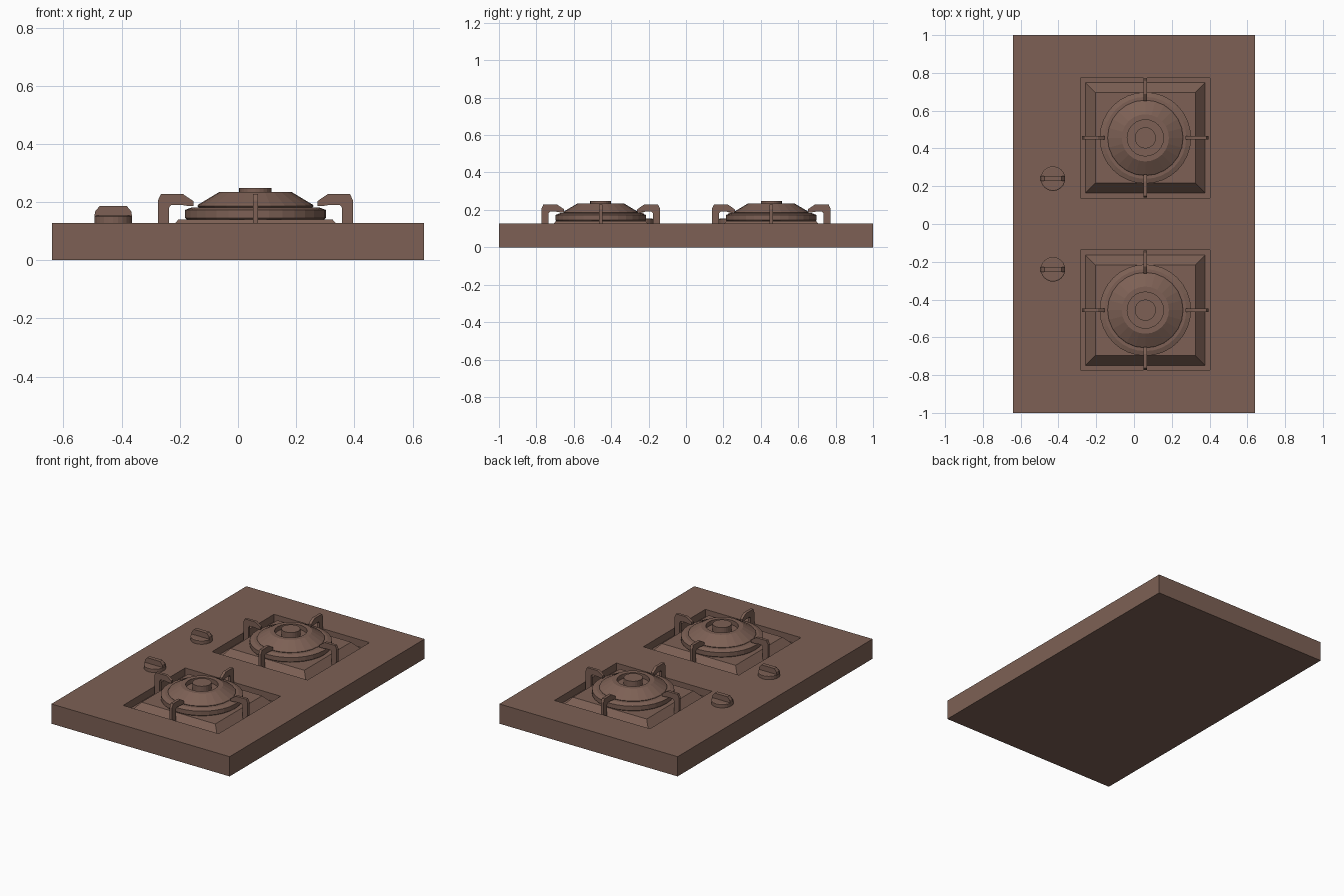
import bpy, bmesh, math
from mathutils import Matrix, Vector

default = bpy.data.objects.get("Cube")
if default:
    bpy.data.objects.remove(default, do_unlink=True)

brown = bpy.data.materials.new("brown")
brown.use_nodes = True
COLOR = (0.205, 0.118, 0.09, 1)
brown.diffuse_color = COLOR
brown.node_tree.nodes["Principled BSDF"].inputs["Base Color"].default_value = COLOR

TOP = 0.128
BURNER_X, BURNER_Y = 0.06, 0.456
FLOOR = 0.08


def finish(name, bm):
    bmesh.ops.recalc_face_normals(bm, faces=bm.faces)
    mesh = bpy.data.meshes.new(name)
    bm.to_mesh(mesh)
    bm.free()
    mesh.materials.append(brown)
    obj = bpy.data.objects.new(name, mesh)
    bpy.context.collection.objects.link(obj)
    return obj


def lathe(name, profile, center, sides):
    """Spin an (r, z) profile that starts and ends on the axis."""
    bm = bmesh.new()
    verts = [bm.verts.new((r, 0, z)) for r, z in profile]
    edges = [bm.edges.new(pair) for pair in zip(verts, verts[1:])]
    bmesh.ops.spin(bm, geom=verts + edges, cent=(0, 0, 0), axis=(0, 0, 1),
                   angle=math.tau, steps=sides, use_duplicate=False)
    bmesh.ops.remove_doubles(bm, verts=bm.verts, dist=1e-5)
    bmesh.ops.translate(bm, verts=bm.verts, vec=(*center, 0))
    return finish(name, bm)


def plate(name, outline, thickness, center, angle=0):
    """Upright plate from an (r, z) outline, turned about the vertical."""
    bm = bmesh.new()
    face = bm.faces.new([bm.verts.new((r, -thickness / 2, z)) for r, z in outline])
    new = bmesh.ops.extrude_face_region(bm, geom=[face])["geom"]
    bmesh.ops.translate(bm, vec=(0, thickness, 0),
                        verts=[v for v in new if isinstance(v, bmesh.types.BMVert)])
    turn = Matrix.Translation((*center, 0)) @ Matrix.Rotation(angle, 4, 'Z')
    bmesh.ops.transform(bm, matrix=turn, verts=bm.verts)
    return finish(name, bm)


# Worktop: a grid top whose two wells are sunk and hold a raised plinth
bm = bmesh.new()
xs = [-0.64, BURNER_X - 0.343, BURNER_X + 0.343, 0.64]
ys = [-1, -BURNER_Y - 0.318, -BURNER_Y + 0.318, BURNER_Y - 0.318, BURNER_Y + 0.318, 1]
grid = [[bm.verts.new((x, y, TOP)) for x in xs] for y in ys]
wells = []
for j in range(len(ys) - 1):
    for i in range(len(xs) - 1):
        f = bm.faces.new((grid[j][i], grid[j][i + 1], grid[j + 1][i + 1], grid[j + 1][i]))
        if i == 1 and j in (1, 3):
            wells.append(f)
bm.normal_update()
rim = [e for e in bm.edges if e.is_boundary]
skirt = bmesh.ops.extrude_edge_only(bm, edges=rim)["geom"]
bmesh.ops.translate(bm, vec=(0, 0, -TOP),
                    verts=[v for v in skirt if isinstance(v, bmesh.types.BMVert)])
bmesh.ops.holes_fill(bm, edges=[e for e in bm.edges if e.is_boundary], sides=0)
for thickness, depth in ((0, FLOOR - TOP), (0.026, 0), (0.052, 0.06)):
    bm.normal_update()
    bmesh.ops.inset_individual(bm, faces=wells, thickness=thickness,
                               depth=depth, use_even_offset=True)
finish("worktop", bm)

# Burner profiles, support outline and knob outlines
base_profile = [(0, 0.135), (0.232, 0.135), (0.242, 0.145), (0.242, 0.173),
                (0.217, 0.182), (0.19, 0.182), (0.185, 0.176), (0, 0.176)]
lid_profile = [(0, 0.17), (0.185, 0.17), (0.2, 0.186), (0.197, 0.191), (0.125, 0.234),
               (0.096, 0.234), (0.096, 0.205), (0, 0.205)]
cap_profile = [(0, 0.2), (0.056, 0.2), (0.056, 0.248), (0, 0.248)]
arm_outline = [(0.335, FLOOR), (0.335, 0.206), (0.325, 0.228), (0.25, 0.228),
               (0.213, 0.203), (0.213, 0.187), (0.235, 0.187), (0.255, 0.19),
               (0.29, 0.19), (0.298, 0.18), (0.298, FLOOR)]
knob_profile = [(0, TOP - 0.002), (0.065, TOP - 0.002), (0.065, 0.15), (0.06, 0.153), (0, 0.153)]
grip_outline = [(-0.065, 0.148), (0.065, 0.148), (0.062, 0.168), (0.046, 0.187),
                (-0.046, 0.187), (-0.062, 0.168)]

for side, label in ((-1, "front"), (1, "back")):
    center = (BURNER_X, side * BURNER_Y)
    lathe(f"{label}_burner_base", base_profile, center, 32)
    lathe(f"{label}_burner_lid", lid_profile, center, 24)
    lathe(f"{label}_burner_cap", cap_profile, center, 24)
    # Four pan supports, slightly shorter along the depth
    for k in range(4):
        shrink = 0.018 if k % 2 else 0
        outline = [(r - shrink, z) for r, z in arm_outline]
        plate(f"{label}_pan_support_{k + 1}", outline, 0.018, center, k * math.pi / 2)
    # Control knob with grip bar
    knob = (-0.429, side * 0.24)
    lathe(f"{label}_knob_base", knob_profile, knob, 24)
    plate(f"{label}_knob_grip", grip_outline, 0.026, knob)
